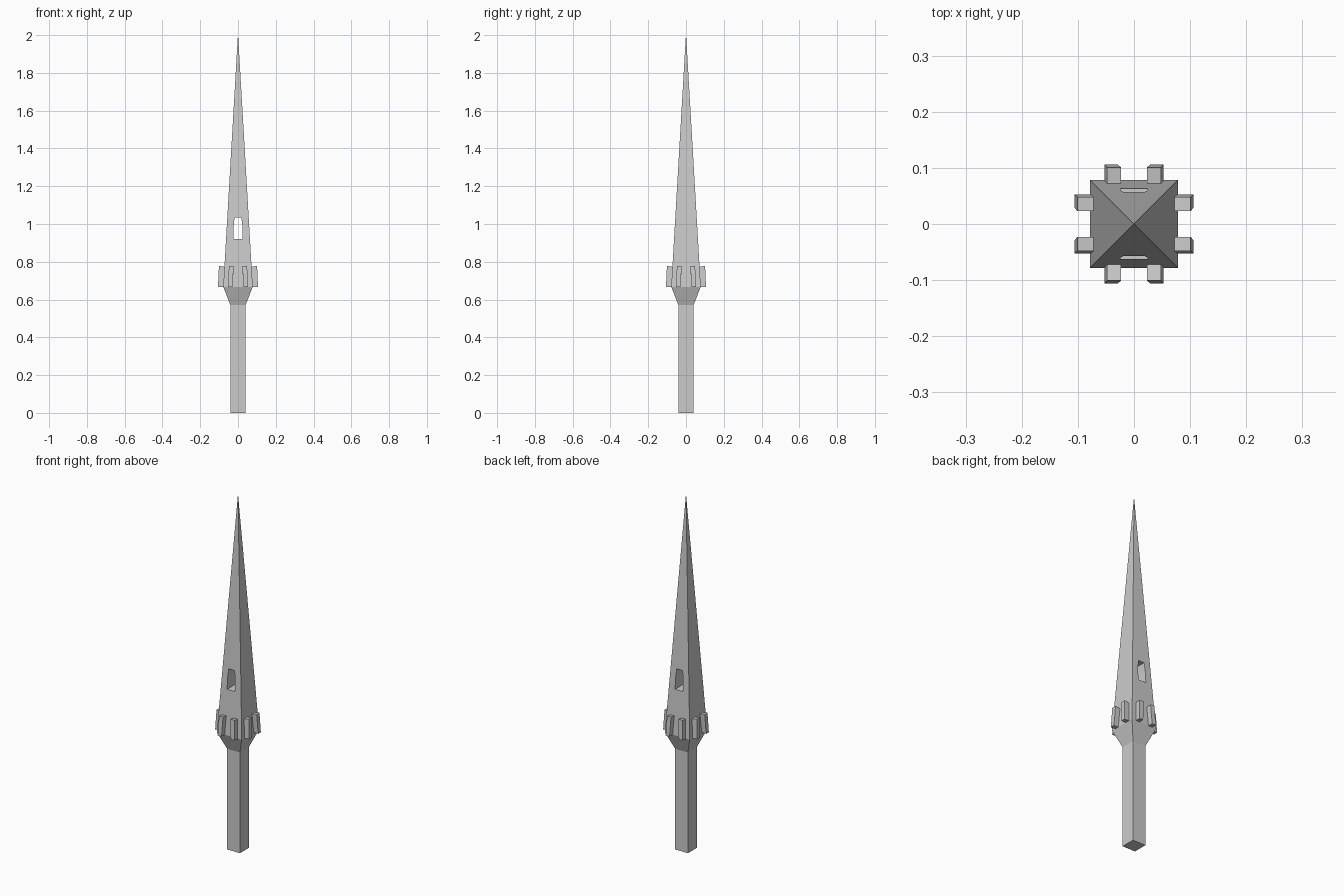
import bpy, bmesh
from math import pi
from mathutils import Matrix, Vector

if "Cube" in bpy.data.objects:
    bpy.data.objects.remove(bpy.data.objects["Cube"])

steel = bpy.data.materials.new("grey steel")
steel.use_nodes = True
GREY = (0.6, 0.6, 0.6, 1)
steel.diffuse_color = GREY
steel.node_tree.nodes["Principled BSDF"].inputs["Base Color"].default_value = GREY


def loft(name, rings):
    """Closed solid through a stack of equal-sized point rings."""
    bm = bmesh.new()
    loops = [[bm.verts.new(p) for p in ring] for ring in rings]
    n = len(loops[0])
    for a, b in zip(loops, loops[1:]):
        for i in range(n):
            j = (i + 1) % n
            bm.faces.new((a[i], a[j], b[j], b[i]))
    bm.faces.new(loops[0][::-1])
    bm.faces.new(loops[-1])
    bmesh.ops.recalc_face_normals(bm, faces=bm.faces)
    mesh = bpy.data.meshes.new(name)
    bm.to_mesh(mesh)
    bm.free()
    mesh.materials.append(steel)
    obj = bpy.data.objects.new(name, mesh)
    bpy.context.collection.objects.link(obj)
    return obj


def rect(x0, x1, y0, y1, z):
    return [Vector(p) for p in ((x0, y0, z), (x1, y0, z), (x1, y1, z), (x0, y1, z))]


def square(r, z):
    return rect(-r, r, -r, r, z)


# Square shaft, flared collar and long pyramid blade in one body
body = loft("spear_body", [square(0.04, 0), square(0.04, 0.57),
                           square(0.078, 0.667), square(0.0005, 2.0)])

# Window cut through the blade from front to back
outline = [(-0.024, 0.92), (0.024, 0.92), (0.024, 0.985),
           (0.018, 1.035), (-0.018, 1.035), (-0.024, 0.985)]
cutter = loft("window_cutter", [[(x, y, z) for x, z in outline] for y in (-0.2, 0.2)])
cutter.hide_render = True
cutter.hide_viewport = True
cut = body.modifiers.new("window", "BOOLEAN")
cut.operation = "DIFFERENCE"
cut.solver = "EXACT"
cut.object = cutter

# Two leaning lugs on each of the four sides
for side, label in enumerate(("left", "back", "right", "front")):
    turn = Matrix.Rotation(side * pi / 2, 3, "Z")
    for s in (-1, 1):
        bottom = rect(0.066, 0.106, s * 0.029, s * 0.053, 0.667)
        top = rect(0.062, 0.101, s * 0.023, s * 0.048, 0.772)
        for p in top:
            if p.x > 0.09:
                p.z += 0.006
        loft(f"{label}_lug_{'a' if s < 0 else 'b'}",
             [[turn @ p for p in ring] for ring in (bottom, top)])
